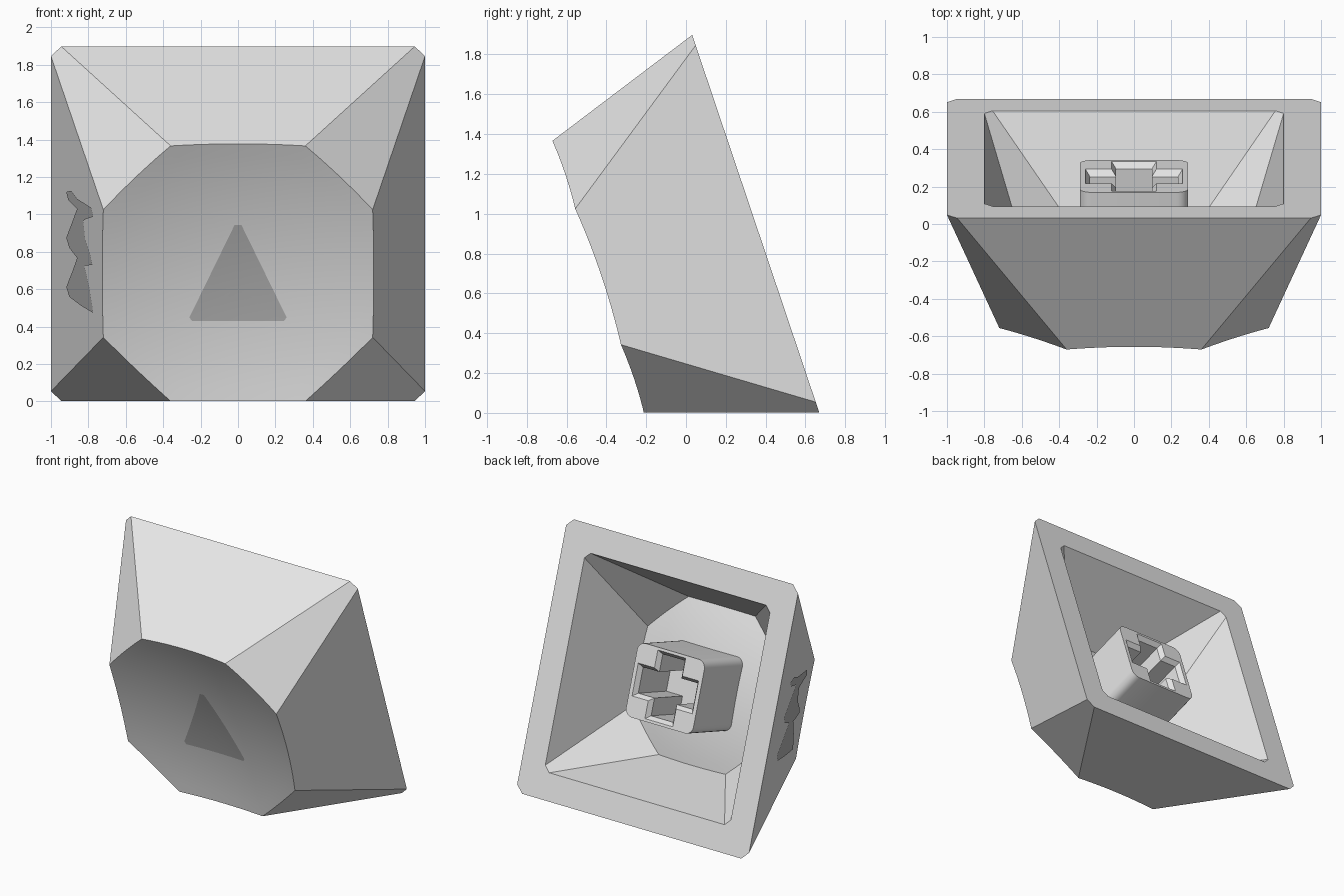
import bpy, bmesh, math
from mathutils import Vector

if "Cube" in bpy.data.objects:
    bpy.data.objects.remove(bpy.data.objects["Cube"])

TILT = math.radians(18.6)
S, C = math.sin(TILT), math.cos(TILT)
H, R = 0.835, 3.6                      # cap height, dish radius
HC = H + math.sqrt(R * R - 0.805 ** 2)


def world(u, v, h):
    """Cap coordinates (across, up the base, out from the base) to the leaning pose."""
    return Vector((u, 0.35 - S * v - C * h, 0.95 + C * v - S * h))


def dish(u, v):
    return HC - math.sqrt(R * R - u * u - v * v)


def material(name, value):
    m = bpy.data.materials.new(name)
    m.diffuse_color = (value, value, value, 1)
    m.use_nodes = True
    m.node_tree.nodes["Principled BSDF"].inputs["Base Color"].default_value = m.diffuse_color
    return m


def finish(name, bm, mat, smooth=20):
    bmesh.ops.recalc_face_normals(bm, faces=bm.faces)
    me = bpy.data.meshes.new(name)
    bm.to_mesh(me)
    bm.free()
    me.materials.append(mat)
    ob = bpy.data.objects.new(name, me)
    bpy.context.collection.objects.link(ob)
    bpy.ops.object.select_all(action='DESELECT')
    ob.select_set(True)
    bpy.context.view_layer.objects.active = ob
    bpy.ops.object.shade_smooth_by_angle(angle=math.radians(smooth))
    return ob


def bridge(bm, a, b):
    n = len(a)
    return [bm.faces.new((a[i], a[(i + 1) % n], b[(i + 1) % n], b[i])) for i in range(n)]


def octagon(a, b):
    return [Vector(p) for p in ((-a, -b), (a, -b), (b, -a), (b, a),
                                (a, b), (-a, b), (-b, a), (-b, -a))]


def dished_skin(bm, k, kh, steps=10, rings=10):
    """Eight flat walls that meet a dished face; returns the base corners."""
    base, top = octagon(0.945, 1), octagon(0.36, 0.72)
    rim = []
    for i in range(8):
        j = (i + 1) % 8
        for s in range(steps):
            f, t = s / steps, 1.0
            for _ in range(12):
                p = base[i].lerp(base[j], f).lerp(top[i].lerp(top[j], f), t)
                t = dish(p.x, p.y) / H
            rim.append(p)

    def ring(f):
        return [bm.verts.new(world(k * p.x * f, k * p.y * f, kh * dish(p.x * f, p.y * f)))
                for p in rim]

    foot = [bm.verts.new(world(k * p.x, k * p.y, 0)) for p in base]
    edge = ring(1)
    n = len(edge)
    for i in range(8):
        arc = [edge[(i * steps + s) % n] for s in range(steps + 1)]
        bm.faces.new([foot[(i + 1) % 8], foot[i]] + arc)
    for r in range(rings - 1, 0, -1):
        nxt = ring(r / rings)
        bridge(bm, edge, nxt)
        edge = nxt
    mid = bm.verts.new(world(0, 0, kh * dish(0, 0)))
    for i in range(n):
        bm.faces.new((edge[i], edge[(i + 1) % n], mid))
    return foot


body = material("light grey plastic", 0.8)
legend = material("dark grey marking", 0.47)

# Hollow cap: outer skin, inner skin and the flat rim between them
bm = bmesh.new()
outer = dished_skin(bm, 1, 1)
inner = dished_skin(bm, 0.8, 0.77)
bridge(bm, outer, inner)
finish("cap_shell", bm, body)

# Stem: rounded post with a chamfered cross socket
bm = bmesh.new()
r, hx, hy = 0.06, 0.29, 0.27
post = []
for q, (sx, sy) in enumerate(((1, 1), (-1, 1), (-1, -1), (1, -1))):
    for s in range(6):
        a = math.pi / 2 * (q + s / 5)
        post.append((sx * (hx - r) + r * math.cos(a), sy * (hy - r) + r * math.sin(a)))


def cross(d):
    w, x, y = 0.12 - d, 0.26 - d, 0.25 - d
    return [(x, -w), (x, w), (w, w), (w, y), (-w, y), (-w, w),
            (-x, w), (-x, -w), (-w, -w), (-w, -y), (w, -y), (w, -w)]


def loop(pts, h):
    return [bm.verts.new(world(u, v, h)) for u, v in pts]


near, far = loop(post, 0.10), loop(post, 0.62)
mouth, throat, floor = loop(cross(0), 0.10), loop(cross(0.025), 0.135), loop(cross(0.025), 0.5)
bridge(bm, near, far)
bridge(bm, mouth, throat)
bridge(bm, throat, floor)
bm.faces.new(far)
bm.faces.new(floor)
border = [bm.edges.get((l[i], l[(i + 1) % len(l)])) for l in (near, mouth) for i in range(len(l))]
bmesh.ops.triangle_fill(bm, edges=border, use_beauty=True)
finish("switch_stem", bm, body, 30)

# Triangle marking that follows the dish
bm = bmesh.new()
corners = [(-0.26, 0.45), (-0.245, 0.43), (0.245, 0.43), (0.26, 0.45), (0.018, 0.945), (-0.018, 0.945)]
outline = []
for i, p in enumerate(corners):
    q = corners[(i + 1) % 6]
    outline += [Vector(p).lerp(Vector(q), s / 8) for s in range(8)]
centre = Vector((0, 0.6))


def on_dish(p):
    h = H
    for _ in range(8):
        v = (p.y - 0.95 + S * h) / C
        h = dish(p.x, v)
    return bm.verts.new(world(p.x, v, h + 0.004))


edge = [on_dish(p) for p in outline]
for f in (0.8, 0.6, 0.4, 0.2):
    nxt = [on_dish(centre.lerp(p, f)) for p in outline]
    bridge(bm, edge, nxt)
    edge = nxt
mid = on_dish(centre)
for i in range(len(edge)):
    bm.faces.new((edge[i], edge[(i + 1) % len(edge)], mid))
tri = finish("triangle_marking", bm, legend)
if tri.data.polygons[0].normal.y > 0:
    tri.data.flip_normals()

# Wavy marking on the left wall
bm = bmesh.new()
wave = [(-.914, 1.12), (-.888, 1.126), (-.856, 1.083), (-.781, 1.035), (-.77, .987), (-.807, .976),
        (-.824, .965), (-.813, .864), (-.786, .783), (-.775, .73), (-.818, .725), (-.791, .607),
        (-.77, .473), (-.834, .511), (-.898, .559), (-.914, .612), (-.882, .693), (-.856, .767),
        (-.898, .821), (-.914, .875), (-.882, .96), (-.856, 1.03), (-.904, 1.078)]
pts = []
for x, z in wave:
    h = (1 + x) * H / 0.28
    pts.append(bm.verts.new(world(x - 0.004, (z - 0.95 + S * h) / C, h)))
bm.faces.new(pts)
mark = finish("side_marking", bm, legend)
if mark.data.polygons[0].normal.x > 0:
    mark.data.flip_normals()
